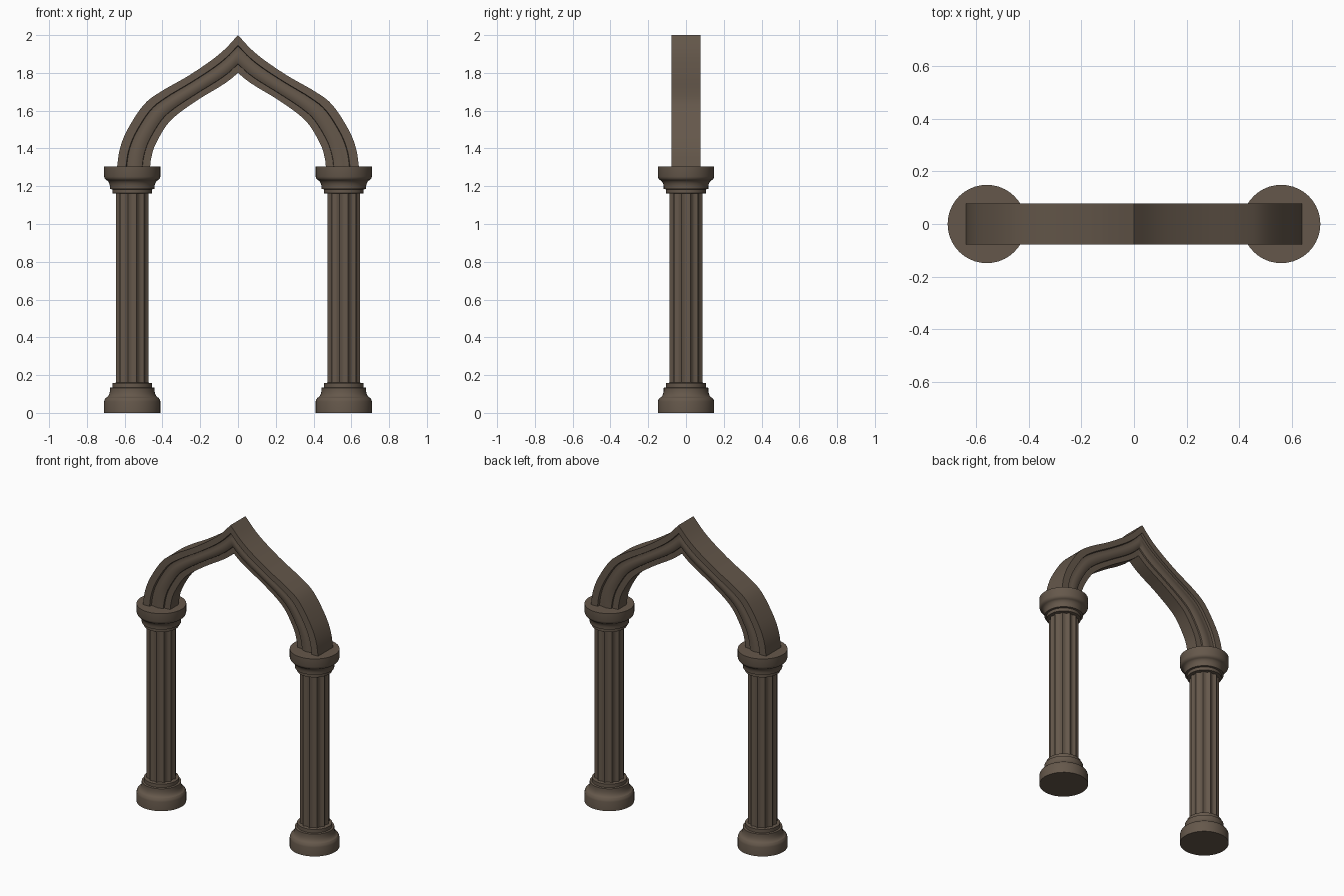
import bpy, bmesh, math
from mathutils import Vector

if "Cube" in bpy.data.objects:
    bpy.data.objects.remove(bpy.data.objects["Cube"])

stone = bpy.data.materials.new("brown_stone")
stone.diffuse_color = (0.13, 0.097, 0.07, 1)
stone.use_nodes = True
stone.node_tree.nodes["Principled BSDF"].inputs["Base Color"].default_value = stone.diffuse_color


def make(name, bm, angle=30):
    bmesh.ops.remove_doubles(bm, verts=bm.verts, dist=1e-5)
    bmesh.ops.recalc_face_normals(bm, faces=bm.faces)
    me = bpy.data.meshes.new(name)
    bm.to_mesh(me)
    bm.free()
    ob = bpy.data.objects.new(name, me)
    bpy.context.collection.objects.link(ob)
    me.materials.append(stone)
    bpy.ops.object.select_all(action='DESELECT')
    ob.select_set(True)
    bpy.context.view_layer.objects.active = ob
    bpy.ops.object.shade_smooth_by_angle(angle=math.radians(angle))
    return ob


def loft(name, rings, angle=30):
    """Skin closed rings of points and cap both ends."""
    bm = bmesh.new()
    vs = [[bm.verts.new(p) for p in r] for r in rings]
    n = len(rings[0])
    for a, b in zip(vs, vs[1:]):
        for i in range(n):
            j = (i + 1) % n
            bm.faces.new((a[i], a[j], b[j], b[i]))
    bm.faces.new(vs[0])
    bm.faces.new(vs[-1])
    return make(name, bm, angle)


def lathe(name, x, profile, seg=40):
    loft(name, [[(x + r * math.cos(k * math.tau / seg), r * math.sin(k * math.tau / seg), z)
                 for k in range(seg)] for r, z in profile])


def spline(pts, steps=4):
    """Catmull-Rom curve through the points."""
    p = [Vector(q) for q in pts]
    p = [2 * p[0] - p[1]] + p + [2 * p[-1] - p[-2]]
    out = []
    for i in range(1, len(p) - 2):
        a, b, c, d = p[i - 1:i + 3]
        for s in range(steps):
            t = s / steps
            out.append(0.5 * (2 * b + (c - a) * t + (2 * a - 5 * b + 4 * c - d) * t * t
                              + (3 * b - a - 3 * c + d) * t ** 3))
    return out + [p[-2]]


# Moulding profile (radius, height) shared by base and capital
moulding = [(0.149, 0), (0.149, 0.06), (0.146, 0.071), (0.139, 0.08), (0.134, 0.082),
            (0.126, 0.09), (0.121, 0.102), (0.118, 0.116), (0.118, 0.133),
            (0.105, 0.135), (0.105, 0.158), (0.085, 0.16)]
TOP = 1.305
FLUTES, SUB = 12, 6

for side, x in (("left", -0.56), ("right", 0.56)):
    lathe(side + "_base", x, moulding)
    lathe(side + "_capital", x, [(r, TOP - 0.9 * z) for r, z in moulding])
    # Fluted shaft
    ring = []
    for k in range(FLUTES * SUB):
        a = (k / SUB + 0.5) * math.tau / FLUTES
        r = 0.09 - 0.011 * math.sin(math.pi * (k % SUB) / SUB)
        ring.append((x + r * math.cos(a), r * math.sin(a)))
    loft(side + "_shaft", [[(px, py, z) for px, py in ring] for z in (0.155, 1.165)])

# Ogee arch: outer and inner curves of the left half, then a moulded section between
outer = spline([(-.64, 1.305), (-.625, 1.40), (-.585, 1.50), (-.50, 1.63), (-.41, 1.70),
                (-.27, 1.78), (-.15, 1.86), (-.07, 1.925), (0, 2.0)])
inner = spline([(-.465, 1.305), (-.46, 1.345), (-.44, 1.415), (-.38, 1.52), (-.315, 1.585),
                (-.20, 1.665), (-.10, 1.725), (-.045, 1.762), (0, 1.80)])
section = [(0, .078), (.27, .078), (.29, .062), (.36, .060), (.46, .064), (.56, .066),
           (.68, .062), (.76, .055), (.77, .046), (1, .044)]
section += [(t, -y) for t, y in reversed(section)]
half = [[o.lerp(i, t).to_tuple() + (y,) for t, y in section] for o, i in zip(outer, inner)]
rings = [[(px, y, pz) for px, pz, y in r] for r in half]
rings += [[(-px, y, pz) for px, y, pz in r] for r in reversed(rings[:-1])]
loft("ogee_arch", rings)
